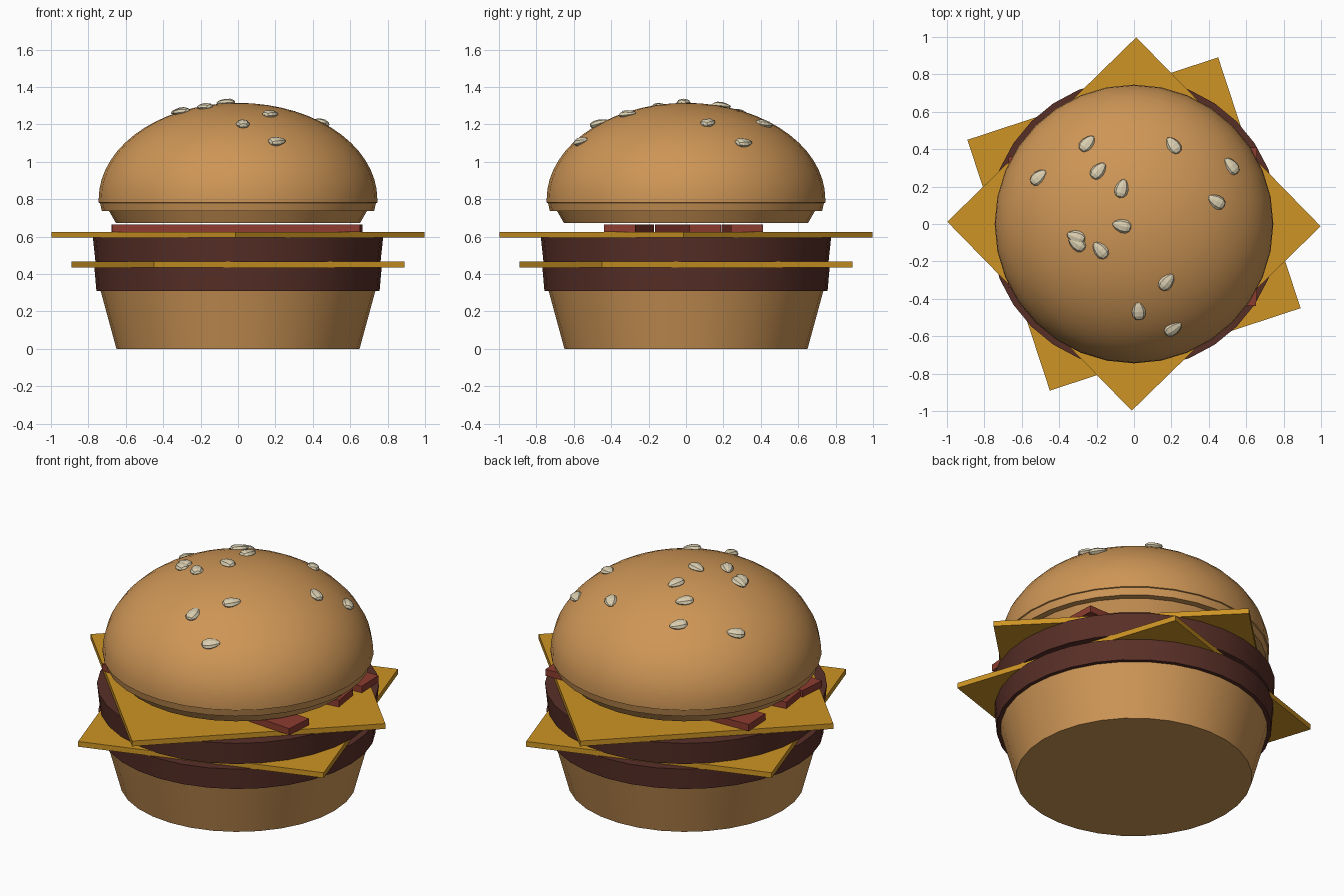
import bpy, bmesh, math
from mathutils import Vector, Matrix

cube = bpy.data.objects.get("Cube")
if cube:
    bpy.data.objects.remove(cube, do_unlink=True)


def lin(c):
    c /= 255
    return c / 12.92 if c <= 0.04045 else ((c + 0.055) / 1.055) ** 2.4


def material(name, r, g, b):
    m = bpy.data.materials.new(name)
    col = (lin(r), lin(g), lin(b), 1)
    m.use_nodes = True
    m.diffuse_color = col
    bsdf = m.node_tree.nodes["Principled BSDF"]
    bsdf.inputs["Base Color"].default_value = col
    bsdf.inputs["Roughness"].default_value = 0.7
    return m


BUN = material("toasted_bun", 206, 150, 86)
PATTY = material("grilled_meat", 88, 47, 39)
CHEESE = material("cheese_yellow", 205, 148, 36)
BACON = material("bacon_red", 140, 60, 47)
SEED = material("sesame", 218, 206, 176)


def finish(name, bm, mat, smooth=None):
    bmesh.ops.recalc_face_normals(bm, faces=bm.faces)
    me = bpy.data.meshes.new(name)
    bm.to_mesh(me)
    bm.free()
    ob = bpy.data.objects.new(name, me)
    bpy.context.collection.objects.link(ob)
    me.materials.append(mat)
    if smooth:
        bpy.ops.object.select_all(action="DESELECT")
        ob.select_set(True)
        bpy.context.view_layer.objects.active = ob
        bpy.ops.object.shade_smooth_by_angle(angle=math.radians(smooth))
    return ob


def lathe(name, profile, mat, sides=32):
    """Closed solid turned around z from (radius, height) points."""
    bm = bmesh.new()
    rings = []
    for r, z in profile:
        rings.append([bm.verts.new((r * math.cos(2 * math.pi * i / sides),
                                    r * math.sin(2 * math.pi * i / sides), z))
                      for i in range(sides)])
    for a, b in zip(rings, rings[1:]):
        for i in range(sides):
            j = (i + 1) % sides
            bm.faces.new((a[i], a[j], b[j], b[i]))
    bm.faces.new(rings[0])
    bm.faces.new(rings[-1])
    return finish(name, bm, mat, 30)


def slab(name, size, centre, angle, mat):
    """Flat box turned about z."""
    bm = bmesh.new()
    bmesh.ops.create_cube(bm, size=1, matrix=Matrix.Translation(centre)
                          @ Matrix.Rotation(angle, 4, "Z")
                          @ Matrix.Diagonal((*size, 1)))
    return finish(name, bm, mat)


# Bottom bun and the two patties
lathe("bottom_bun", [(0.65, 0), (0.735, 0.312)], BUN)
lathe("lower_patty", [(0.757, 0.31), (0.768, 0.436)], PATTY)
lathe("upper_patty", [(0.762, 0.464), (0.776, 0.596)], PATTY)

# Square cheese slices
side = 0.998 * math.sqrt(2)
slab("lower_cheese", (side, side, 0.032), (0, 0, 0.45), math.radians(18.2), CHEESE)
slab("upper_cheese", (side, side, 0.032), (0, 0, 0.61), math.radians(44.3), CHEESE)

# Bacon strips: middle y, slope in degrees
for name, y, slope in (("front_bacon", -0.305, -4.3),
                       ("middle_bacon", 0.01, 8),
                       ("back_bacon", 0.30, 2.2)):
    slab(name, (1.33, 0.17, 0.04), (-0.005, y, 0.646), math.radians(slope), BACON)

# Top bun: stepped heel, then a domed crown
BASE, RISE, RADIUS = 0.80, 0.515, 0.745
profile = [(0.652, 0.672), (0.69, 0.738), (0.728, 0.738), (0.738, 0.78), (0.745, 0.782)]
for i in range(15):
    t = math.radians(90) * i / 15
    profile.append((RADIUS * math.cos(t), BASE + RISE * math.sin(t)))
profile.append((0.01, BASE + RISE))
lathe("top_bun", profile, BUN)

# Sesame seeds: x, y and heading in degrees
seeds = [(-0.25, 0.43, 50), (0.21, 0.42, 125), (0.52, 0.31, 130), (0.44, 0.12, 150),
         (-0.51, 0.25, 40), (-0.19, 0.285, 50), (-0.065, 0.19, 75), (-0.065, -0.01, 165),
         (-0.31, -0.07, 160), (-0.305, -0.105, 145), (-0.18, -0.14, 130),
         (0.175, -0.31, 50), (0.025, -0.465, 95), (0.21, -0.56, 35)]
for n, (x, y, heading) in enumerate(seeds, 1):
    h = math.sqrt(1 - (x * x + y * y) / RADIUS ** 2)
    normal = Vector((x / RADIUS ** 2, y / RADIUS ** 2, h / RISE)).normalized()
    tilt = Vector((0, 0, 1)).lerp(normal, 0.55).to_track_quat("Z", "Y")
    tilt = Vector((0, 0, 1)).rotation_difference(tilt @ Vector((0, 0, 1)))
    bm = bmesh.new()
    bmesh.ops.create_uvsphere(bm, u_segments=8, v_segments=6, radius=1,
                              matrix=Matrix.Rotation(math.pi / 2, 4, "Y"))
    for v in bm.verts:  # teardrop taper toward one tip
        k = 1 - 0.25 * v.co.x
        v.co = Vector((v.co.x * 0.052, v.co.y * 0.036 * k, v.co.z * 0.021 * k))
    bm.transform(Matrix.Translation((x, y, BASE + RISE * h + 0.003))
                 @ tilt.to_matrix().to_4x4()
                 @ Matrix.Rotation(math.radians(heading), 4, "Z"))
    finish(f"sesame_seed_{n}", bm, SEED)
